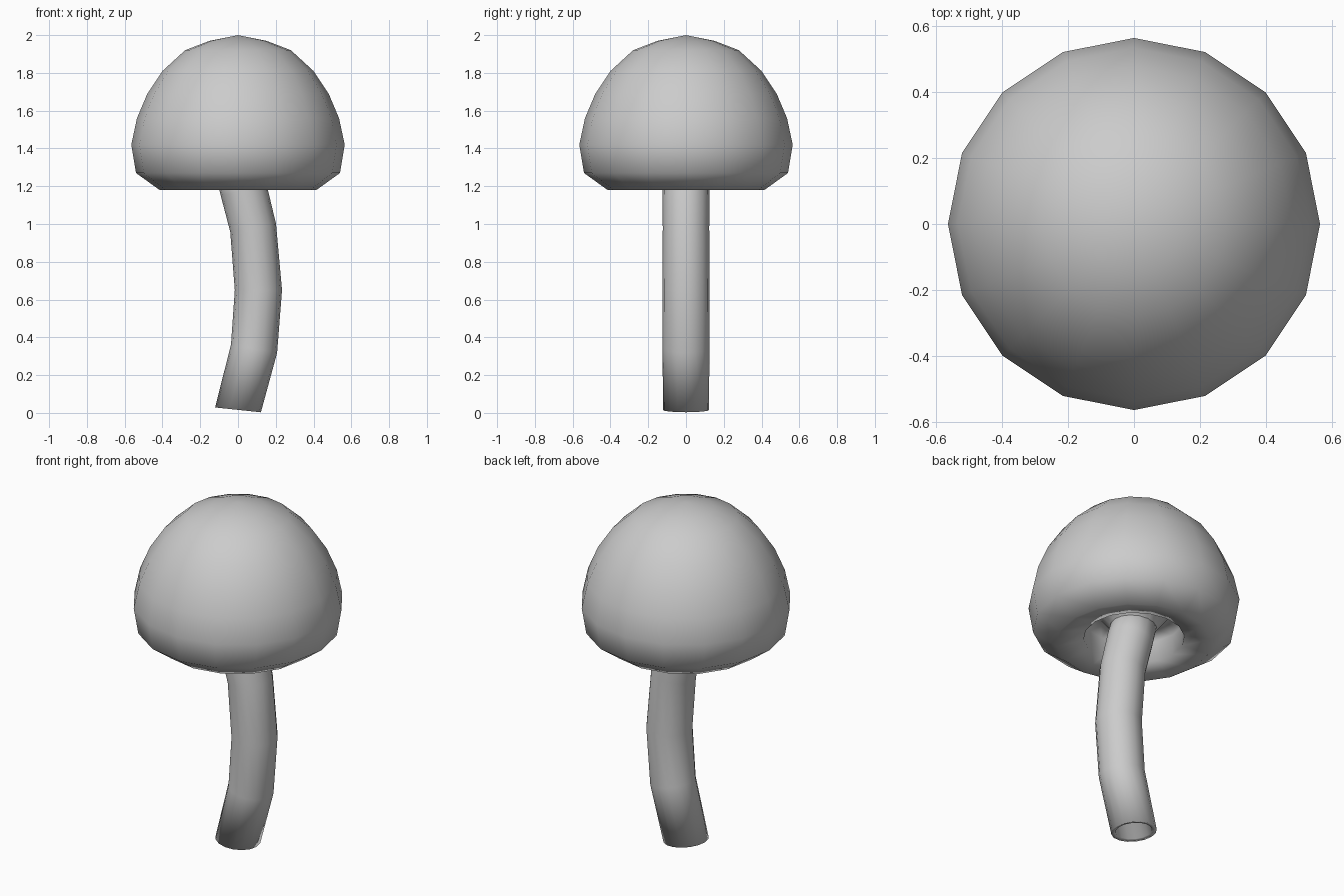
import bpy, bmesh
from math import sin, cos, pi, radians

if "Cube" in bpy.data.objects:
    bpy.data.objects.remove(bpy.data.objects["Cube"])

SIDES = 16


def loft(name, rings, start_tip=None, end_tip=None):
    """Skin a series of round rings (centre x, z, radius, tilt in degrees)."""
    bm = bmesh.new()
    loops = []
    for cx, z, r, tilt in rings:
        t = radians(tilt)
        loop = []
        for i in range(SIDES):
            a = 2 * pi * i / SIDES
            u = r * cos(a)
            loop.append(bm.verts.new((cx + u * cos(t), r * sin(a), z - u * sin(t))))
        loops.append(loop)
    for a, b in zip(loops, loops[1:]):
        for i in range(SIDES):
            j = (i + 1) % SIDES
            bm.faces.new((a[i], a[j], b[j], b[i]))
    for tip, loop in ((start_tip, loops[0]), (end_tip, loops[-1])):
        if tip:
            v = bm.verts.new(tip)
            for i in range(SIDES):
                bm.faces.new((v, loop[i], loop[(i + 1) % SIDES]))
    bmesh.ops.recalc_face_normals(bm, faces=bm.faces[:])
    mesh = bpy.data.meshes.new(name)
    bm.to_mesh(mesh)
    bm.free()
    for p in mesh.polygons:
        p.use_smooth = True
    obj = bpy.data.objects.new(name, mesh)
    bpy.context.collection.objects.link(obj)
    return obj


# Cap: dome, rolled rim, then the hollow underside funnelling to the stem
dome = [(0.15, 1.97), (0.28, 1.92), (0.40, 1.81), (0.48, 1.69), (0.535, 1.56),
        (0.565, 1.42), (0.54, 1.27), (0.415, 1.18)]
underside = [(0.27, 1.21), (0.27, 1.33), (0.20, 1.37), (0.12, 1.27)]
loft("mushroom_cap", [(0, z, r, 0) for r, z in dome + underside],
     start_tip=(0, 0, 2.0))

# Stem: bent tube with a recess in its foot
outer = [(-0.02, 1.36, 0.12, -18), (0.03, 1.18, 0.125, -15), (0.08, 0.98, 0.123, -10),
         (0.108, 0.65, 0.125, 0), (0.085, 0.34, 0.124, 10), (0.0, 0.016, 0.122, 6)]
recess = [(0.002, 0.02, 0.098, 6), (0.072, 0.29, 0.095, 12)]
loft("mushroom_stem", outer + recess,
     start_tip=(-0.02, 0, 1.36), end_tip=(0.072, 0, 0.29))
